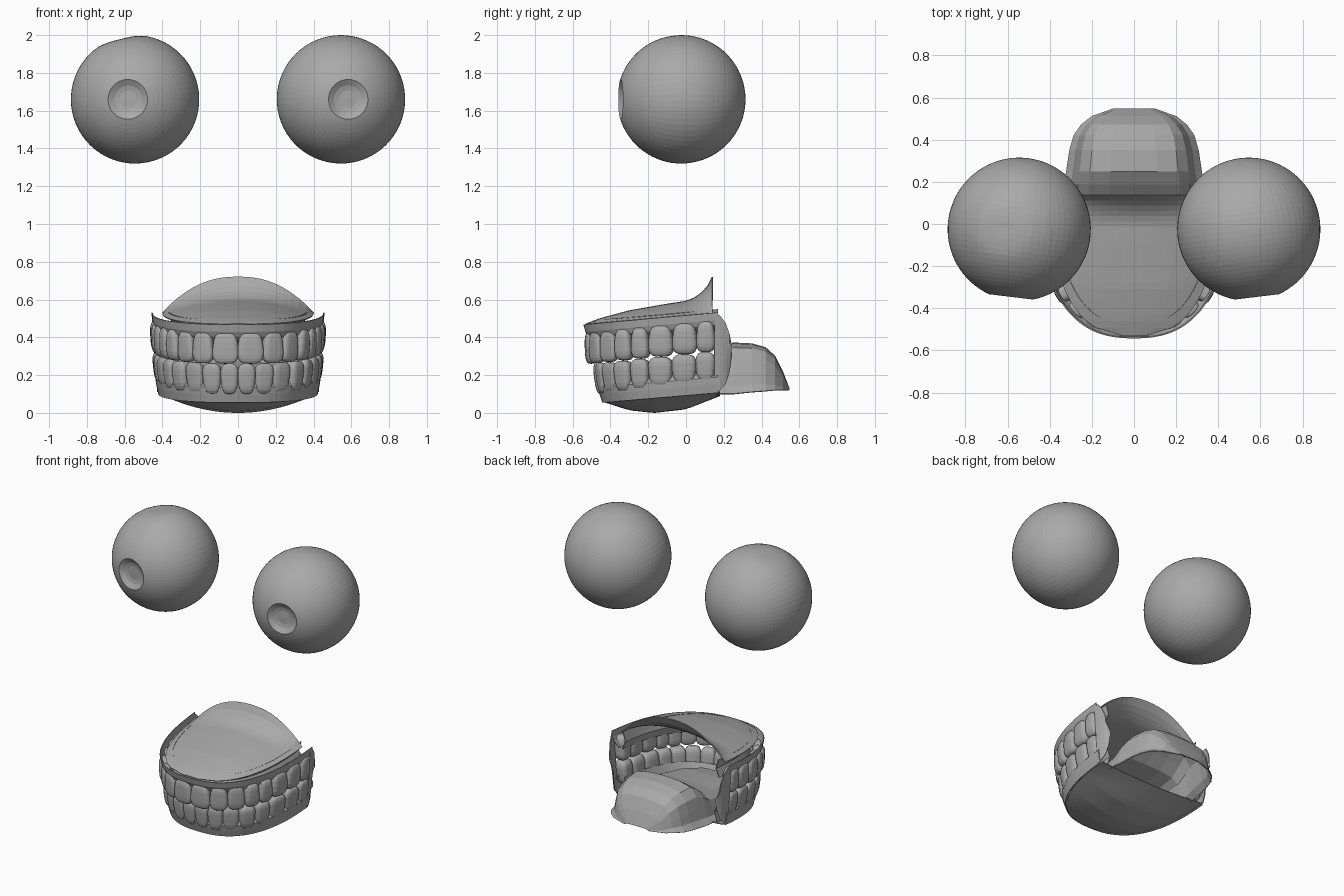
import bpy, bmesh, math
from mathutils import Vector, Matrix

cube = bpy.data.objects.get("Cube")
if cube:
    bpy.data.objects.remove(cube)

grey = bpy.data.materials.new("plain_grey")
grey.use_nodes = True
GREY = (0.4, 0.4, 0.4, 1)
grey.diffuse_color = GREY
grey.node_tree.nodes["Principled BSDF"].inputs["Base Color"].default_value = GREY


def finish(name, bm, thickness=0):
    mesh = bpy.data.meshes.new(name)
    bm.to_mesh(mesh)
    bm.free()
    mesh.materials.append(grey)
    obj = bpy.data.objects.new(name, mesh)
    bpy.context.collection.objects.link(obj)
    if thickness:
        solid = obj.modifiers.new("thickness", "SOLIDIFY")
        solid.thickness = thickness
        solid.offset = 0
    return obj


def sheet(name, rows, thickness=0.006):
    """Skin a grid of points, one row per section."""
    bm = bmesh.new()
    grid = [[bm.verts.new(p) for p in row] for row in rows]
    for r0, r1 in zip(grid, grid[1:]):
        for i in range(len(r0) - 1):
            bm.faces.new((r0[i], r0[i + 1], r1[i + 1], r1[i]))
    bmesh.ops.recalc_face_normals(bm, faces=bm.faces)
    return finish(name, bm, thickness)


def table(keys, y):
    """Interpolate a short list of (position, values...)."""
    if y <= keys[0][0]:
        return keys[0][1:]
    for k0, k1 in zip(keys, keys[1:]):
        if y <= k1[0]:
            t = (y - k0[0]) / (k1[0] - k0[0])
            return [a + (b - a) * t for a, b in zip(k0[1:], k1[1:])]
    return keys[-1][1:]


def arch(half, front, back, n=120, power=2.5):
    """Half of a dental arch, from the middle front to the left back end."""
    pts = []
    for i in range(n + 1):
        a = math.pi / 2 * i / n
        pts.append(Vector((half * math.sin(a) ** (2 / power),
                           back - (back - front) * max(math.cos(a), 0) ** (2 / power), 0)))
    return pts


def along(pts, s):
    """Point and direction at a fraction of the arch length."""
    lengths = [(b - a).length for a, b in zip(pts, pts[1:])]
    want = s * sum(lengths)
    for a, b, d in zip(pts, pts[1:], lengths):
        if want <= d:
            return a.lerp(b, want / d), (b - a).normalized()
        want -= d
    return pts[-1], (pts[-1] - pts[-2]).normalized()


def half_width(half, front, back, y, power=2.5):
    t = min(max((back - y) / (back - front), 0), 1)
    return half * (1 - t ** power) ** (1 / power)


def soft(v, e):
    return math.copysign(abs(v) ** e, v)


# Eyes with a hollow pupil; the right one is slightly dented on top
def eye(name, side):
    bm = bmesh.new()
    bmesh.ops.create_uvsphere(bm, u_segments=64, v_segments=40, radius=1)
    aim = Vector((0.12 * side, -1, 0)).normalized()
    turn = Vector((0, 0, 1)).rotation_difference(aim)
    bump = Vector((-0.25, 0, 1)).normalized()
    rim = 0.31
    for v in bm.verts:
        a = math.acos(max(-1, min(1, v.co.normalized().z)))
        r = 0.34
        if a < rim:
            r -= 0.04 * (1 - (a / rim) ** 4)
        d = turn @ v.co.normalized()
        if side < 0:
            r -= 0.014 * max(0, 1 - d.angle(bump) / 0.4)
        v.co = d * r + Vector((0.545 * side, -0.025, 1.66))
    finish(name, bm)


eye("left_eye", 1)
eye("right_eye", -1)


# Teeth: rounded blocks, wide at the biting edge and narrow at the root
def tooth(name, pos, tangent, size, up, lean):
    width, depth, height = size
    out = Vector((tangent.y, -tangent.x, 0))
    frame = Matrix((tangent, out, (0, 0, 1))).transposed()
    bm = bmesh.new()
    bmesh.ops.create_uvsphere(bm, u_segments=20, v_segments=12, radius=1)
    for v in bm.verts:
        x, y, z = (soft(c, 0.6) for c in v.co)
        root = z * up
        x *= 1 - 0.14 * max(root, -0.3)
        y *= 0.9 - 0.15 * root * (1 if y < 0 else -0.6)
        local = Vector((x * width / 2, y * depth / 2 - lean * root, z * height / 2))
        v.co = frame @ local + pos
    finish(name, bm)


def tooth_row(name, pts, widths, z_front, z_back, height, up, lean):
    total, start = sum(widths), 0
    for i, w in enumerate(widths):
        p, t = along(pts, 0.98 * (start + w / 2) / total)
        start += w
        span = sum((b - a).length for a, b in zip(pts, pts[1:])) * 0.98 * w / total
        k = (p.y + 0.5) / 0.65
        z = z_front + (z_back - z_front) * k
        depth = 0.07 if i < 3 else 0.1
        for side, label in ((1, "left"), (-1, "right")):
            tooth(f"{name}_{label}_{i + 1}", Vector((p.x * side, p.y, z)),
                  Vector((t.x, t.y * side, 0)), (span * 1.04, depth, height), up, lean)


upper_arch = arch(0.42, -0.505, 0.17)
lower_arch = arch(0.405, -0.455, 0.17)
tooth_row("upper_tooth", upper_arch, [1.25, 1.05, 1, 0.9, 0.9, 1.2, 1.2, 0.9],
          0.345, 0.41, 0.17, 1, 0)
tooth_row("lower_tooth", lower_arch, [0.9, 0.95, 1, 1, 1, 1.25, 1.25, 1],
          0.175, 0.245, 0.165, -1, 0.014)


# Gums: open strips along each arch
def gum(name, rings, slope):
    rows = []
    for half, front, z in rings:
        pts = arch(half, front, 0.17)
        row = []
        for i in range(-30, 31):
            p, _ = along(pts, abs(i) / 30)
            row.append((math.copysign(p.x, i), p.y, z + slope * (p.y - front)))
        rows.append(row)
    sheet(name, rows)


gum("upper_gum", [(0.4, -0.48, 0.37), (0.44, -0.515, 0.405), (0.45, -0.53, 0.43),
                  (0.455, -0.54, 0.468)], 0.09)
gum("upper_gum_inside", [(0.375, -0.46, 0.37), (0.35, -0.43, 0.43), (0.37, -0.48, 0.49)], 0.09)
gum("lower_gum", [(0.41, -0.45, 0.17), (0.435, -0.465, 0.135), (0.43, -0.455, 0.1),
                  (0.42, -0.44, 0.055)], 0.085)
gum("lower_gum_inside", [(0.36, -0.41, 0.18), (0.34, -0.39, 0.13), (0.36, -0.41, 0.06)], 0.085)

# Cheeks joining the upper and lower gum behind the last teeth
CHEEK = [(0.15, 0.455, 0.11, 0.53), (0.18, 0.45, 0.12, 0.515),
         (0.21, 0.44, 0.155, 0.475), (0.23, 0.43, 0.22, 0.42), (0.24, 0.425, 0.3, 0.36)]
for side, label in ((1, "left"), (-1, "right")):
    rows = []
    for y, x, low, high in CHEEK:
        rows.append([((x - 0.03 * (1 - j / 8)) * side, y, low + (high - low) * j / 8)
                     for j in range(9)])
    sheet(label + "_cheek", rows)

# Palate: vaulted roof that flares up at the back
ROOF = [(-0.53, 0.47), (-0.45, 0.5), (-0.3, 0.54), (-0.1, 0.575), (0, 0.59),
        (0.05, 0.61), (0.1, 0.65), (0.125, 0.685), (0.14, 0.72)]
rows = []
for i in range(25):
    y = -0.53 + 0.67 * (i / 24) ** 0.9
    crown = table(ROOF, y)[0]
    edge = 0.468 + 0.06 * (y + 0.53) / 0.67
    w = half_width(0.4, -0.532, 0.17, y)
    rows.append([(w * j / 10, y, edge + (crown - edge) * (1 - abs(j / 10) ** 2.3))
                 for j in range(-10, 11)])
sheet("palate", rows)

# Floor of the mouth: a shallow bowl under the lower teeth
rows = []
for i in range(17):
    y = -0.435 + 0.615 * i / 16
    edge = 0.06 + 0.085 * (y + 0.435)
    w = half_width(0.41, -0.44, 0.17, min(y, 0.17))
    depth = table([(-0.435, 0), (-0.3, 0.055), (-0.17, 0.08), (0, 0.075), (0.18, 0.02)], y)[0]
    rows.append([(w * j / 10, y, edge - depth * (1 - (j / 10) ** 2)) for j in range(-10, 11)])
sheet("mouth_floor", rows)

# Tongue: flat in front, humped behind, with a flared open root
TONGUE = [(-0.38, 0.06, 0.15, 0.13), (-0.33, 0.16, 0.18, 0.12), (-0.2, 0.26, 0.21, 0.11),
          (0, 0.32, 0.24, 0.1), (0.12, 0.33, 0.27, 0.1), (0.19, 0.33, 0.33, 0.1),
          (0.25, 0.32, 0.37, 0.1), (0.35, 0.305, 0.365, 0.11), (0.42, 0.285, 0.345, 0.115),
          (0.47, 0.25, 0.3, 0.12), (0.51, 0.2, 0.22, 0.12), (0.545, 0.1, 0.13, 0.12)]
SIDE = [(0, 1), (0.35, 0.98), (0.65, 0.9), (0.8, 0.7), (0.86, 0.4), (0.9, 0.15), (1, 0)]
section = [(-x, h) for x, h in SIDE[:0:-1]] + SIDE
rows = [[(w * x, y, low + (top - low) * h) for x, h in section] for y, w, top, low in TONGUE]
sheet("tongue", rows)
